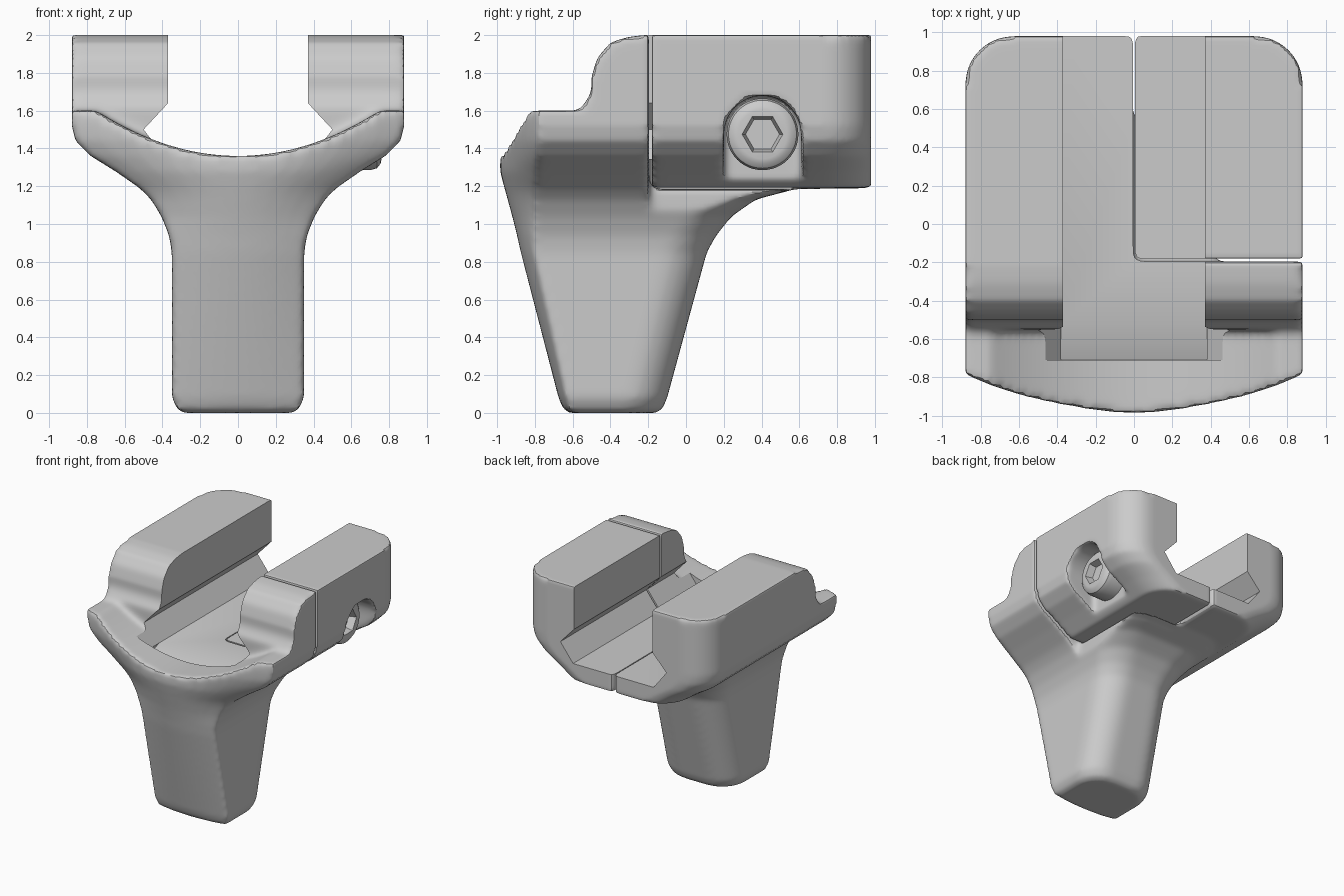
import bpy, bmesh, math

if "Cube" in bpy.data.objects:
    bpy.data.objects.remove(bpy.data.objects["Cube"])

def make(name, verts, faces):
    me = bpy.data.meshes.new(name)
    me.from_pydata(verts, [], faces)
    bm = bmesh.new()
    bm.from_mesh(me)
    bmesh.ops.recalc_face_normals(bm, faces=bm.faces)
    bm.to_mesh(me)
    bm.free()
    ob = bpy.data.objects.new(name, me)
    bpy.context.collection.objects.link(ob)
    return ob

def loft(name, rings):
    n, m = len(rings[0]), len(rings)
    faces = [(k*n + i, k*n + (i+1) % n, (k+1)*n + (i+1) % n, (k+1)*n + i)
             for k in range(m-1) for i in range(n)]
    faces += [tuple(range(n))[::-1], tuple(range((m-1)*n, m*n))]
    return make(name, [p for r in rings for p in r], faces)

def prism(name, pts, axis, a, b):
    """Extrude a 2D outline along x (outline in y,z) or y (outline in x,z)."""
    put = (lambda p, t: (t, p[0], p[1])) if axis == 'x' else (lambda p, t: (p[0], t, p[1]))
    return loft(name, [[put(p, t) for p in pts] for t in (a, b)])

def box(name, x0, x1, y0, y1, z0, z1):
    return prism(name, [(y0, z0), (y1, z0), (y1, z1), (y0, z1)], 'x', x0, x1)

def bake(ob):
    dg = bpy.context.evaluated_depsgraph_get()
    me = bpy.data.meshes.new_from_object(ob.evaluated_get(dg))
    ob.modifiers.clear()
    ob.data = me

def boolean(ob, cutter, op='DIFFERENCE'):
    m = ob.modifiers.new('cut', 'BOOLEAN')
    m.operation, m.solver, m.object = op, 'EXACT', cutter
    bake(ob)

def soften(ob, iterations):
    m = ob.modifiers.new('remesh', 'REMESH')
    m.mode, m.voxel_size = 'VOXEL', 0.02
    s = ob.modifiers.new('smooth', 'SMOOTH')
    s.factor, s.iterations = 0.5, iterations
    bake(ob)

def section(z, w, yf, yb, r, bulge):
    """Bowed front edge, straight sides, rounded back corners."""
    pts = [(w*t/6, yf + bulge*(t/6)**2, z) for t in range(-6, 7)]
    for cx, a0 in ((w-r, 0), (r-w, 90)):
        for i in range(9):
            a = math.radians(a0 + i*90/8)
            pts.append((cx + r*math.cos(a), yb - r + r*math.sin(a), z))
    return pts

# Outer shape: tapering handle flaring into the head
body = loft('mount_body', [section(*s) for s in (
    (0, .29, -.62, -.16, .19, .03),
    (.02, .32, -.65, -.125, .21, .03),
    (.08, .35, -.675, -.1, .22, .04),
    (.85, .35, -.875, .11, .24, .07),
    (.94, .365, -.895, .16, .24, .08),
    (1.04, .405, -.92, .24, .25, .11),
    (1.13, .46, -.945, .37, .25, .14),
    (1.185, .515, -.96, .58, .25, .16),
    (1.19, .52, -.962, .98, .25, .16),
    (1.28, .65, -.985, .98, .25, .19),
    (1.36, .78, -.985, .98, .25, .2),
    (1.44, .86, -.985, .98, .25, .2),
    (1.52, .88, -.985, .98, .25, .2),
    (2.0, .88, -.985, .98, .25, .2))])

# Step from the rails down to the front lip
step = prism('step_cutter', [(-1.2, 1.6), (-.6, 1.6), (-.54, 1.63), (-.5, 1.7), (-.5, 1.78),
             (-.47, 1.88), (-.4, 1.96), (-.31, 1.99), (-.22, 2.0), (-.2, 2.1), (-1.2, 2.1)],
             'x', -1.2, 1.2)
boolean(body, step)

# Saddle curve of the front lip
curve = [(x/20, min(1.6, 1.36 + .24*(x/15)**2)) for x in range(-22, 23)]
saddle = prism('saddle_cutter', curve + [(1.1, 2.2), (-1.1, 2.2)], 'y', -1.2, -.55)
boolean(body, saddle)

# Split off the clamp jaw on the right
jaw = body.copy()
jaw.data = body.data.copy()
jaw.name = 'clamp_jaw'
bpy.context.collection.objects.link(jaw)
jaw_box = box('jaw_box', .004, 1.2, -.18, 1.2, 1.192, 2.3)
gap_box = box('gap_box', -.004, 1.2, -.195, 1.2, 1.185, 2.3)
ledge_box = box('ledge_box', .42, 1.2, -.195, 1.2, 1.04, 1.3)
boolean(jaw, jaw_box, 'INTERSECT')
boolean(body, gap_box)
boolean(body, ledge_box)

# Arched bolt recess in the jaw, open at the bottom
arch = [(.405 + .205*math.cos(math.radians(a)), 1.475 + .205*math.sin(math.radians(a)))
        for a in range(0, 181, 12)]
recess = prism('recess_cutter', arch + [(.2, 1.0), (.61, 1.0)], 'x', .58, 1.2)
boolean(jaw, recess)

soften(body, 9)
soften(jaw, 6)

# Dovetail rail slot and the sloped pocket behind the lip
half = [(.37, 2.3), (.37, 1.64), (.5, 1.5), (.38, 1.345)]
slot = prism('slot_cutter', half + [(-x, z) for x, z in reversed(half)], 'y', -.71, 1.2)
pocket = prism('pocket_cutter', [(-.52, 1.345), (-.52, 1.4), (-.705, 1.4), (-.705, 1.28)],
               'x', -.38, .38)
boolean(body, slot)
boolean(body, pocket)
boolean(jaw, slot)

# Clamp bolt with a shallow hex socket
def disc(x, r, n):
    return [(x, .405 + r*math.cos(2*math.pi*i/n), 1.475 + r*math.sin(2*math.pi*i/n))
            for i in range(n)]
bolt = loft('clamp_bolt', [disc(x, r, 48) for x, r in
            ((.5, .19), (.7, .19), (.735, .18), (.755, .155), (.76, .13))])
socket = loft('socket_cutter', [disc(.7, .09, 6), disc(.8, .12, 6)])
boolean(bolt, socket)

for ob in (step, saddle, jaw_box, gap_box, ledge_box, recess, slot, pocket, socket):
    bpy.data.objects.remove(ob)

bpy.ops.object.select_all(action='DESELECT')
for ob in (body, jaw, bolt):
    ob.select_set(True)
bpy.context.view_layer.objects.active = body
bpy.ops.object.shade_smooth_by_angle(angle=math.radians(30))
